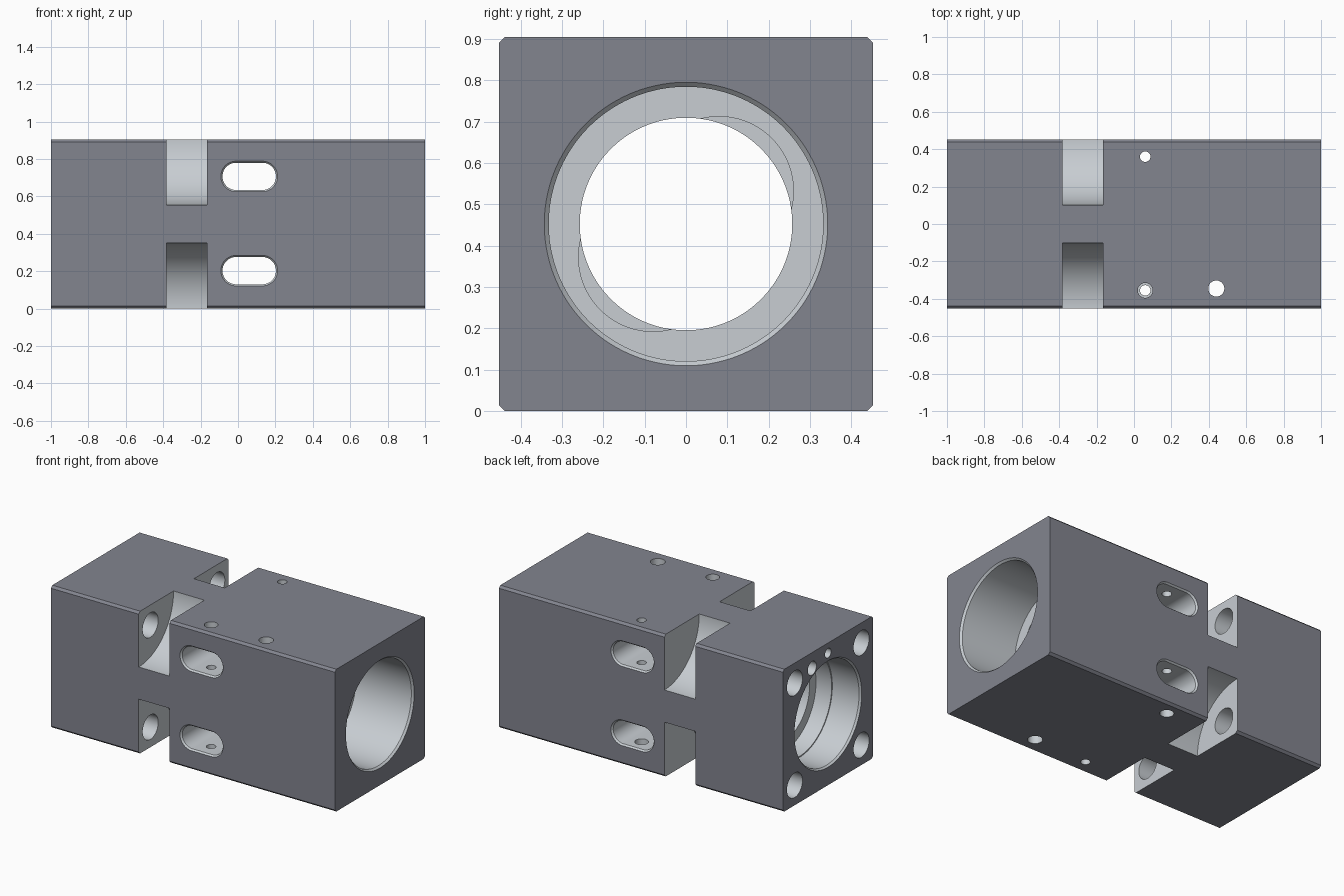
import bpy, bmesh
from math import cos, sin, pi

if "Cube" in bpy.data.objects:
    bpy.data.objects.remove(bpy.data.objects["Cube"])

AXES = {"X": lambda p, u, v: (p, u, v),
        "Y": lambda p, u, v: (u, p, v),
        "Z": lambda p, u, v: (u, v, p)}
H = 0.905          # block width and height
C = H / 2          # bore centre height
cutters = []


def material(name, rgb):
    m = bpy.data.materials.new(name)
    m.diffuse_color = (*rgb, 1)
    m.use_nodes = True
    m.node_tree.nodes["Principled BSDF"].inputs["Base Color"].default_value = m.diffuse_color
    return m


dark = material("dark_outside", (0.224, 0.233, 0.275))
light = material("machined_metal", (0.577, 0.613, 0.647))


def cutter(name, axis, centre, stations, stretch=0.0, seg=64):
    """Solid lofted along an axis through (position, radius) rings; stretch makes a slot."""
    bm = bmesh.new()
    rings = []
    for pos, r in stations:
        ring = []
        for i in range(seg):
            a = 2 * pi * (i + 0.5) / seg
            c = cos(a)
            u = centre[0] + r * c + (stretch if c > 0 else -stretch)
            ring.append(bm.verts.new(AXES[axis](pos, u, centre[1] + r * sin(a))))
        rings.append(ring)
    for lo, hi in zip(rings, rings[1:]):
        for i in range(seg):
            j = (i + 1) % seg
            bm.faces.new((lo[i], lo[j], hi[j], hi[i]))
    bm.faces.new(rings[0])
    bm.faces.new(rings[-1])
    bmesh.ops.recalc_face_normals(bm, faces=bm.faces)
    for f in bm.faces:
        f.material_index = 1
    me = bpy.data.meshes.new(name)
    bm.to_mesh(me)
    bm.free()
    me.materials.append(dark)
    me.materials.append(light)
    ob = bpy.data.objects.new(name, me)
    bpy.context.collection.objects.link(ob)
    ob.hide_render = True
    cutters.append(ob)


# Main block, chamfered along its four long edges
bpy.ops.mesh.primitive_cube_add(size=1, location=(0, 0, C))
block = bpy.context.object
block.name = "bored_block"
block.scale = (2, H, H)
bpy.ops.object.transform_apply(location=True, rotation=False, scale=True)
bm = bmesh.new()
bm.from_mesh(block.data)
long_edges = [e for e in bm.edges if abs(e.verts[0].co.x - e.verts[1].co.x) > 1]
bmesh.ops.bevel(bm, geom=long_edges, offset=0.014, segments=1, affect="EDGES")
bm.to_mesh(block.data)
bm.free()
block.data.materials.append(dark)
block.data.materials.append(light)

# Stepped bore with chamfered mouths
cutter("bore", "X", (0, C),
       [(-1.02, 0.353), (-0.988, 0.329), (-0.8, 0.329), (-0.8, 0.322), (-0.69, 0.322),
        (-0.69, 0.257), (0.6, 0.257), (0.6, 0.332), (0.988, 0.332), (1.02, 0.361)], seg=128)

# Two shallow reliefs in the bore shoulder
for s in (-1, 1):
    cutter("shoulder_relief", "X", (0.08 * s, C + 0.08 * s), [(0.52, 0.18), (0.7, 0.18)])

# Corner notches and the bolt holes leading into them
for sy in (-1, 1):
    for sz in (-1, 1):
        cutter("corner_notch", "X", (C * sy, C + C * sz),
               [(-0.382, 0.35), (-0.165, 0.35)], seg=128)
        cutter("bolt_hole", "X", (0.335 * sy, C + 0.325 * sz),
               [(-1.1, 0.078), (-0.3, 0.078)], seg=48)

# Side slots right through, with chamfered rims
for z in (0.203, 0.707):
    cutter("side_slot", "Y", (0.06, z),
           [(-0.47, 0.096), (-0.442, 0.073), (0.442, 0.073), (0.47, 0.096)], stretch=0.07)

# Vertical screw holes, wider on one side, and the plain cross hole
cutter("screw_hole_back", "Z", (0.06, 0.36), [(-0.1, 0.04), (0.2, 0.04), (0.2, 0.028), (1, 0.028)], seg=40)
cutter("screw_hole_front", "Z", (0.06, -0.355), [(-0.1, 0.028), (0.7, 0.028), (0.7, 0.04), (1, 0.04)], seg=40)
cutter("cross_hole", "Z", (0.44, -0.345), [(-0.1, 0.043), (1, 0.043)], seg=40)

# Small blind holes on the left end face
cutter("end_hole_large", "X", (0.16, 0.805), [(-1.1, 0.043), (-0.7, 0.043)], seg=40)
cutter("end_hole_small", "X", (0.0, 0.84), [(-1.1, 0.03), (-0.85, 0.03)], seg=40)

# Cut everything out of the block, then drop the cutters
for c in cutters:
    m = block.modifiers.new(c.name, "BOOLEAN")
    m.operation = "DIFFERENCE"
    m.solver = "EXACT"
    m.object = c
bpy.context.view_layer.update()
mesh = bpy.data.meshes.new_from_object(block.evaluated_get(bpy.context.evaluated_depsgraph_get()))
block.modifiers.clear()
block.data = mesh
for c in cutters:
    bpy.data.objects.remove(c)

bpy.ops.object.select_all(action="DESELECT")
block.select_set(True)
bpy.context.view_layer.objects.active = block
bpy.ops.object.shade_smooth_by_angle(angle=pi / 7)
